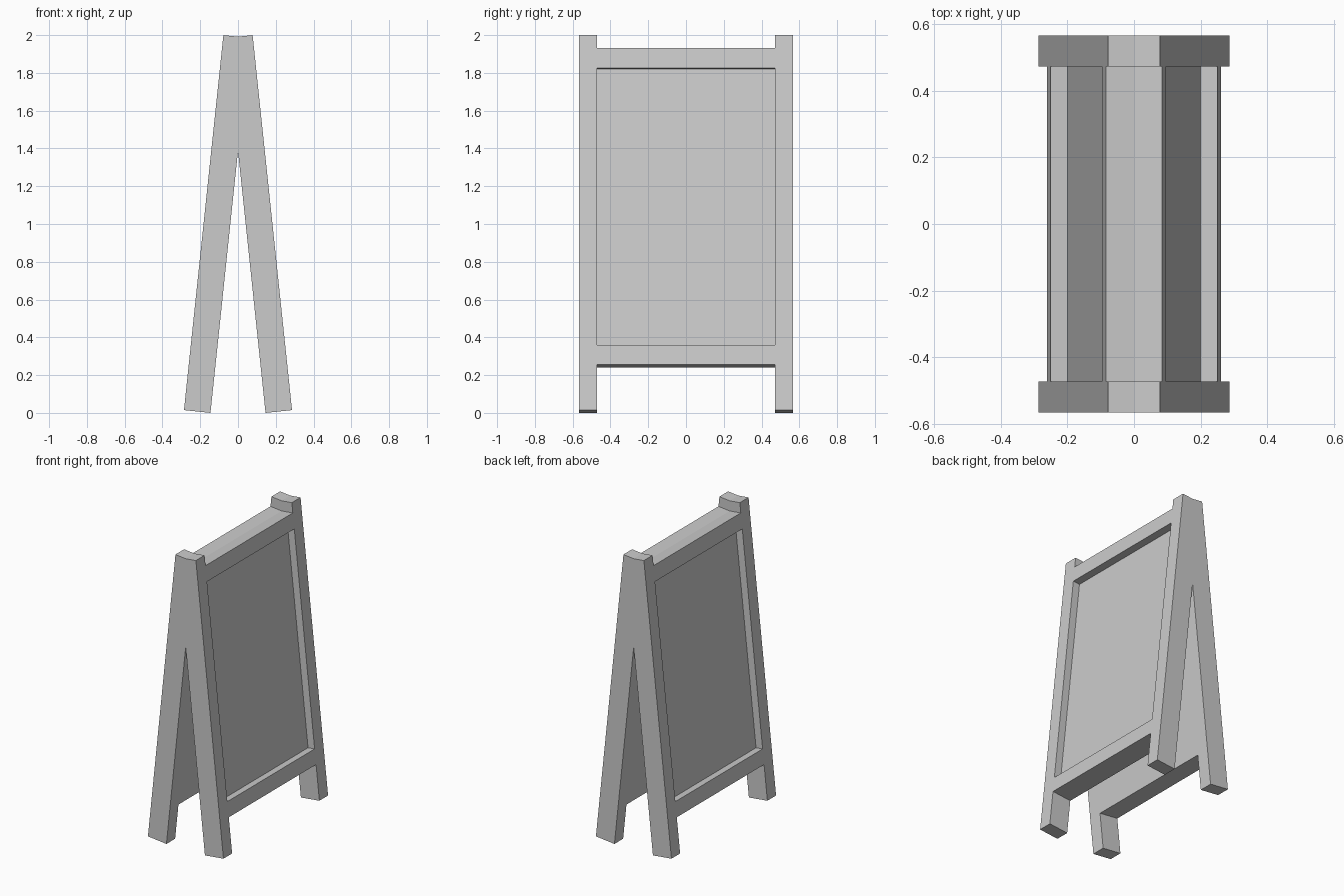
import bpy, bmesh
from math import radians, sin
from mathutils import Matrix, Vector

if "Cube" in bpy.data.objects:
    bpy.data.objects.remove(bpy.data.objects["Cube"])

TILT = radians(6)      # lean of each side
DEPTH = 0.141          # timber depth
INNER_Y, OUTER_Y = 0.472, 0.566

# Leaning frame: origin at the outer foot edge, z along the leg, x outward
LEAN = Matrix.Translation((0.286, 0, DEPTH * sin(TILT))) @ Matrix.Rotation(-TILT, 4, 'Y')


def leaning_part(name, y, z, recess=0.0, mirror_y=False):
    """Box in the leaning frame, trimmed at the ridge and mirrored to the other side."""
    lo = Vector((-DEPTH, y[0], z[0]))
    hi = Vector((-recess, y[1], z[1]))
    box = Matrix.Translation((lo + hi) / 2) @ Matrix.Diagonal((*(hi - lo), 1))
    bm = bmesh.new()
    bmesh.ops.create_cube(bm, size=1, matrix=LEAN @ box)
    bmesh.ops.bisect_plane(bm, geom=bm.verts[:] + bm.edges[:] + bm.faces[:],
                           plane_co=(0, 0, 0), plane_no=(1, 0, 0), clear_inner=True)
    mesh = bpy.data.meshes.new(name)
    bm.to_mesh(mesh)
    bm.free()
    obj = bpy.data.objects.new(name, mesh)
    bpy.context.collection.objects.link(obj)
    mod = obj.modifiers.new("mirror", 'MIRROR')
    mod.use_axis = (True, mirror_y, False)
    mod.merge_threshold = 0.0001
    return obj


SPAN = (-INNER_Y, INNER_Y)

# Four legs, paired into A shapes at each end
leaning_part("legs", (INNER_Y, OUTER_Y), (0, 1.996), mirror_y=True)
# Cross rails, flush with the legs
leaning_part("top_rails", SPAN, (1.82, 1.927))
leaning_part("bottom_rails", SPAN, (0.242, 0.347))
# Boards, set back from the outer faces
leaning_part("boards", SPAN, (0.347, 1.82), recess=0.05)
